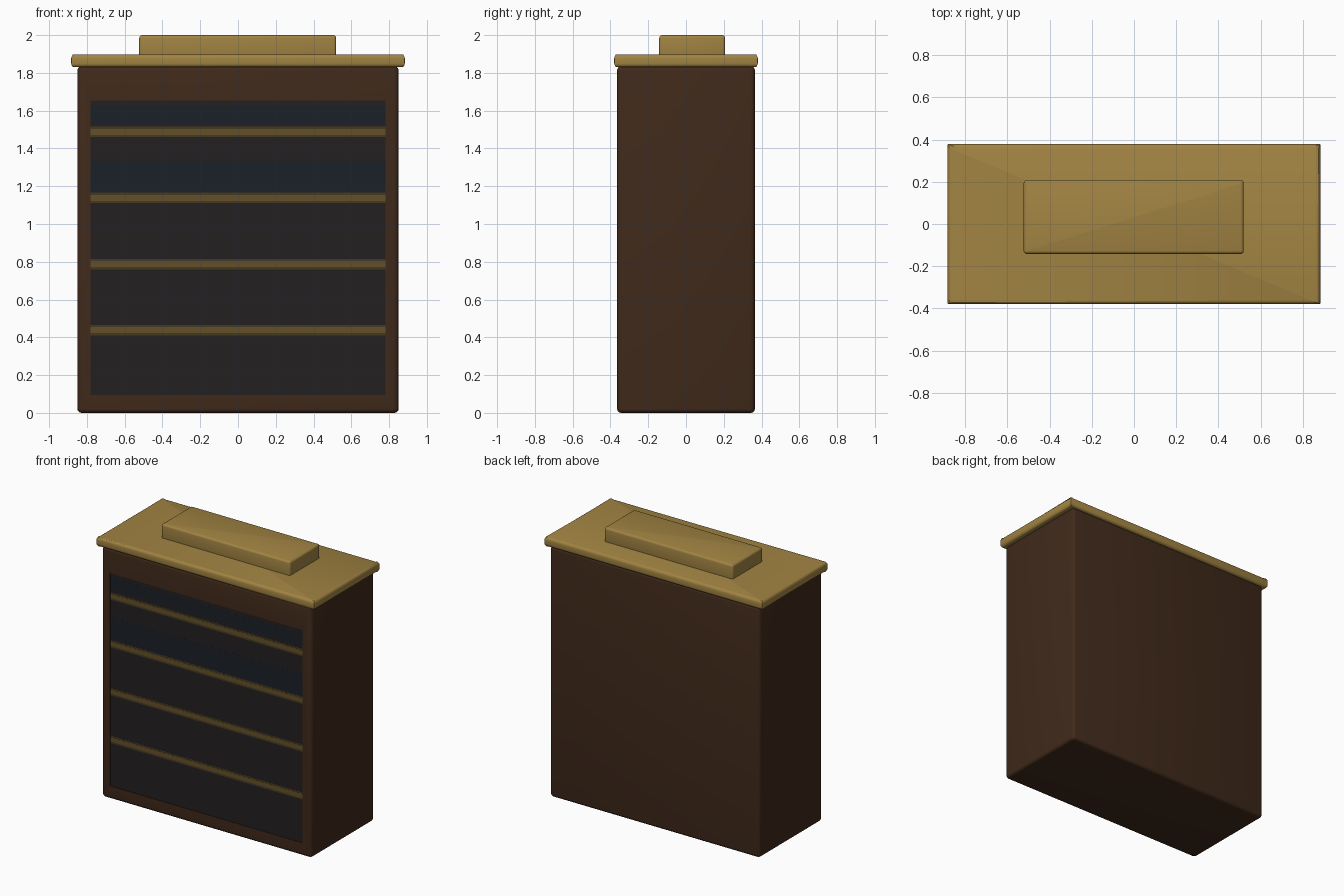
import bpy, bmesh
from mathutils import Vector

if "Cube" in bpy.data.objects:
    bpy.data.objects.remove(bpy.data.objects["Cube"])


def material(name, rgb):
    m = bpy.data.materials.new(name)
    m.diffuse_color = (*rgb, 1)
    m.use_nodes = True
    m.node_tree.nodes["Principled BSDF"].inputs["Base Color"].default_value = m.diffuse_color
    return m


WOOD = material("dark_wood", (0.052, 0.023, 0.011))
BRASS = material("brass", (0.36, 0.23, 0.055))
GLASS = material("dark_panel", (0.017, 0.014, 0.015))
BLUE = material("blue_panel", (0.011, 0.015, 0.021))
EDGE = material("shelf_shadow", (0.06, 0.04, 0.016))
SHELF = material("shelf_brass", (0.125, 0.08, 0.02))


def box(name, x, y, z, mat, bevel=0.0, upright=0.0):
    """Box from (min, max) ranges; bevel rounds level edges, upright the vertical ones."""
    bm = bmesh.new()
    bmesh.ops.create_cube(bm, size=1)
    for v in bm.verts:
        v.co = Vector([r[0] if c < 0 else r[1] for c, r in zip(v.co, (x, y, z))])
    if upright:
        edges = [e for e in bm.edges if abs(e.verts[0].co.z - e.verts[1].co.z) > 1e-4]
        bmesh.ops.bevel(bm, geom=edges, offset=upright, segments=3, profile=0.5, affect='EDGES')
    if bevel:
        edges = [e for e in bm.edges if abs(e.verts[0].co.z - e.verts[1].co.z) < 1e-4]
        bmesh.ops.bevel(bm, geom=edges, offset=bevel, segments=4, profile=0.5, affect='EDGES')
    mesh = bpy.data.meshes.new(name)
    bm.to_mesh(mesh)
    bm.free()
    mesh.materials.append(mat)
    ob = bpy.data.objects.new(name, mesh)
    bpy.context.collection.objects.link(ob)
    if bevel:
        bpy.ops.object.select_all(action='DESELECT')
        ob.select_set(True)
        bpy.context.view_layer.objects.active = ob
        bpy.ops.object.shade_smooth_by_angle(angle=0.7)
    return ob


# Cabinet body with a shallow window recess in the front
body = box("cabinet_body", (-0.85, 0.85), (-0.365, 0.365), (0, 1.835), WOOD, 0.022, 0.025)
cutter = box("window_cutter", (-0.78, 0.78), (-0.5, -0.35), (0.095, 1.655), WOOD)
cutter.hide_render = True
cutter.hide_viewport = True
cut = body.modifiers.new("window", 'BOOLEAN')
cut.object = cutter
cut.solver = 'EXACT'

# Window panel, with bluish bands between the upper shelves
box("window_panel", (-0.78, 0.78), (-0.361, -0.345), (0.095, 1.655), GLASS)
for i, (low, high) in enumerate(((1.16, 1.33), (1.53, 1.62))):
    box(f"blue_band_{i + 1}", (-0.78, 0.78), (-0.3615, -0.355), (low, high), BLUE)

# Four shelf edges, each a bright strip on a dim one
for i in range(4):
    z = 0.438 + 0.35 * i
    box(f"shelf_shadow_{i + 1}", (-0.78, 0.78), (-0.362, -0.35), (z - 0.028, z + 0.028), EDGE)
    box(f"shelf_{i + 1}", (-0.78, 0.78), (-0.363, -0.35), (z - 0.016, z + 0.016), SHELF)

# Overhanging top and the raised block on it
box("top_slab", (-0.883, 0.883), (-0.38, 0.38), (1.83, 1.898), BRASS, 0.02, 0.005)
box("top_block", (-0.523, 0.52), (-0.142, 0.207), (1.88, 2.0), BRASS, 0.016, 0.014)
